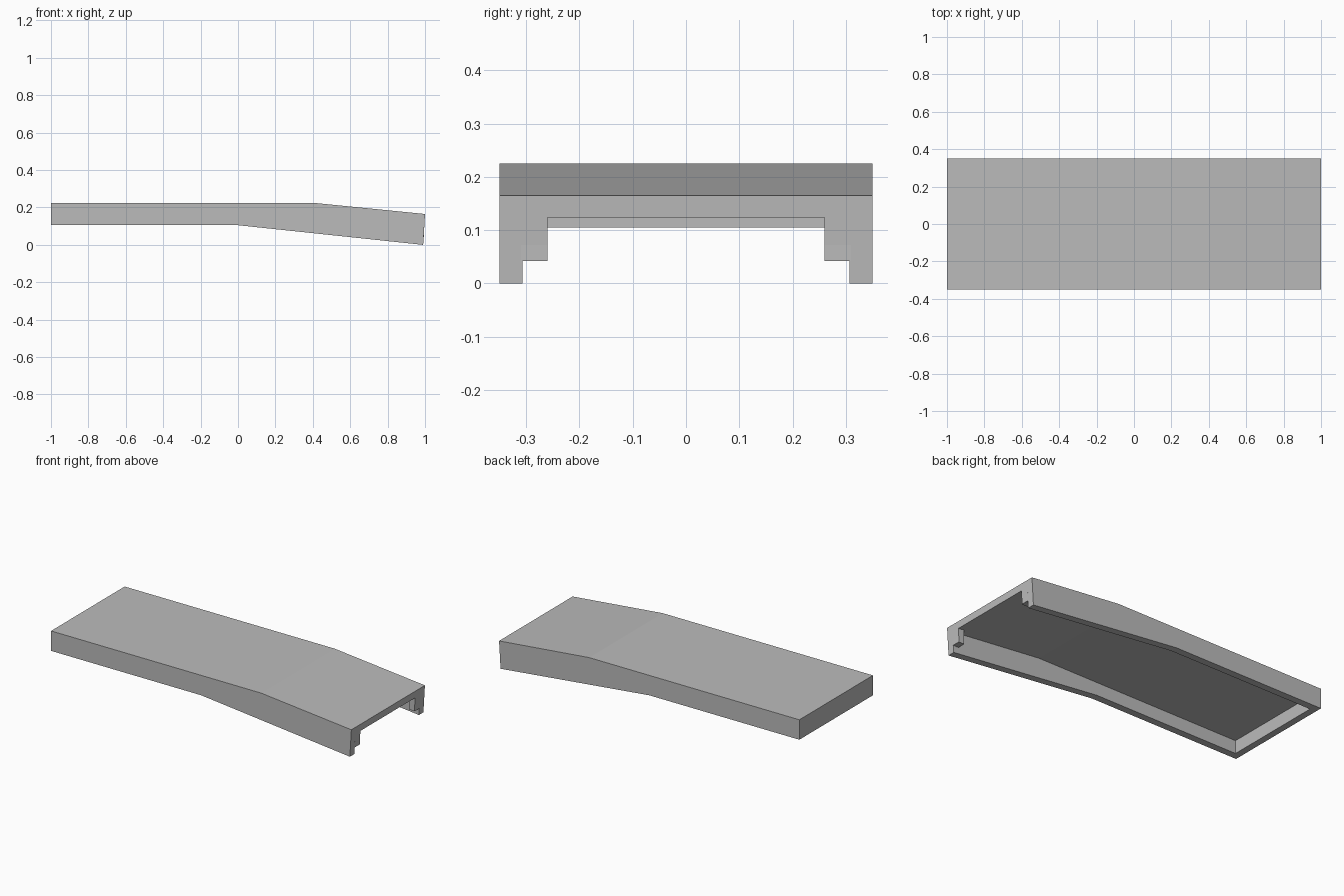
import bpy
import bmesh

cube = bpy.data.objects.get("Cube")
if cube:
    bpy.data.objects.remove(cube, do_unlink=True)

grey = bpy.data.materials.new("plain grey")
grey.use_nodes = True
COLOUR = (0.5, 0.5, 0.5, 1.0)
grey.diffuse_color = COLOUR
grey.node_tree.nodes["Principled BSDF"].inputs["Base Color"].default_value = COLOUR


def prism(name, profile, y0, y1):
    """Extrude an (x, z) outline from y0 to y1."""
    bm = bmesh.new()
    face = bm.faces.new([bm.verts.new((x, y0, z)) for x, z in profile])
    extruded = bmesh.ops.extrude_face_region(bm, geom=[face])["geom"]
    verts = [v for v in extruded if isinstance(v, bmesh.types.BMVert)]
    bmesh.ops.translate(bm, verts=verts, vec=(0, y1 - y0, 0))
    bmesh.ops.recalc_face_normals(bm, faces=bm.faces[:])
    mesh = bpy.data.meshes.new(name)
    bm.to_mesh(mesh)
    bm.free()
    mesh.materials.append(grey)
    obj = bpy.data.objects.new(name, mesh)
    bpy.context.collection.objects.link(obj)
    return obj


HALF_WIDTH = 0.35
WALL = 0.043
INNER = HALF_WIDTH - WALL

# Bent cover: flat run, then a sloping end
cover = prism("bent_cover", [
    (-1, 0.225), (0.4, 0.225), (1, 0.165),
    (0.99, 0), (0, 0.105), (-1, 0.105)], -HALF_WIDTH, HALF_WIDTH)

# Hollow underside, open at the sloping end
cavity = prism("cavity_cutter", [
    (-0.96, 0.183), (0.4, 0.183), (1.1, 0.113),
    (1.1, -0.2), (-0.96, -0.2)], -INNER, INNER)
cavity.hide_render = True

cut = cover.modifiers.new("hollow", "BOOLEAN")
cut.operation = "DIFFERENCE"
cut.solver = "EXACT"
cut.object = cavity
bpy.context.view_layer.objects.active = cover
bpy.ops.object.modifier_apply(modifier=cut.name)
bpy.data.objects.remove(cavity, do_unlink=True)

# Corner tabs either side of the opening
tab_profile = [(0.957, 0.042), (0.9945, 0.042), (0.9945, 0.072),
               (0.9976, 0.125), (0.957, 0.129)]
for side, sign in (("left", 1), ("right", -1)):
    prism("corner_tab_" + side, tab_profile, sign * 0.26, sign * 0.31)
